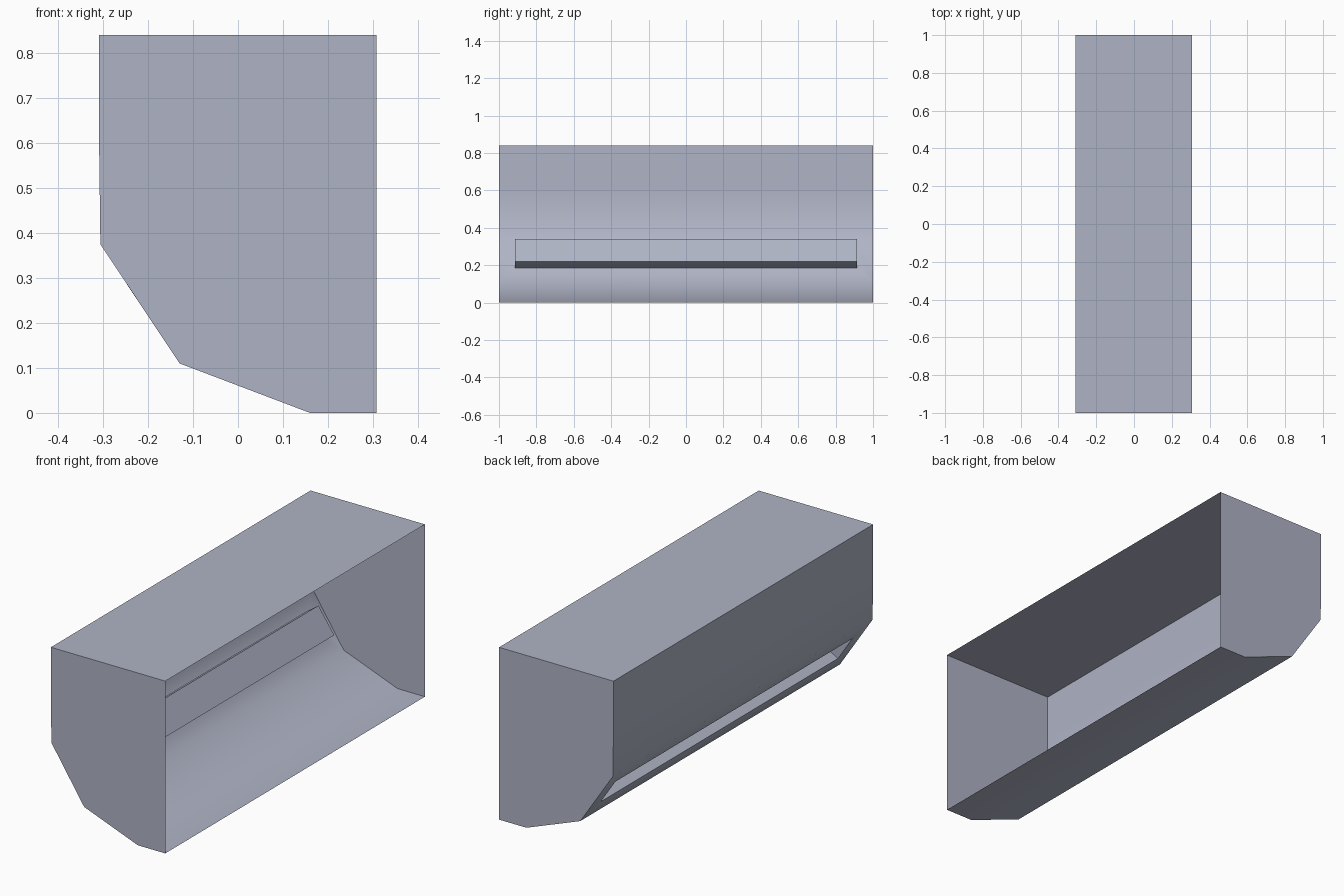
import bpy, bmesh, math

if "Cube" in bpy.data.objects:
    bpy.data.objects.remove(bpy.data.objects["Cube"])

# Colour
grey = bpy.data.materials.new("blue_grey")
grey.diffuse_color = (0.43, 0.456, 0.56, 1)
grey.use_nodes = True
grey.node_tree.nodes["Principled BSDF"].inputs["Base Color"].default_value = grey.diffuse_color

# Side profile (x, z): top rear edge, over the front, down to the lower rear edge
PROFILE = [(0.308, 0.84), (-0.309, 0.84), (-0.309, 0.61), (-0.306, 0.375),
           (-0.13, 0.11), (0.16, 0.0), (0.308, 0.0)]
SLOPE = 3                                   # profile segment holding the vent
VENT_MOUTH = [(-0.258, 0.303), (-0.18, 0.185)]
VENT_BACK = [(-0.206, 0.34), (-0.12, 0.219)]
HALF, VENT_HALF = 1.0, 0.913

bm = bmesh.new()


def row(points, y):
    return [bm.verts.new((x, y, z)) for x, z in points]


def ring(points, half):
    """Four corners of a rectangle spanning two profile points."""
    a, b = row(points, -half), row(points, half)
    return [a[0], a[1], b[1], b[0]]


def bridge(r1, r2):
    for i in range(4):
        j = (i + 1) % 4
        bm.faces.new((r1[i], r1[j], r2[j], r2[i]))


# Casing: open at the wall side (+x)
left, right = row(PROFILE, -HALF), row(PROFILE, HALF)
for i in range(len(PROFILE) - 1):
    if i != SLOPE:
        bm.faces.new((left[i], left[i + 1], right[i + 1], right[i]))
bm.faces.new(left[::-1])
bm.faces.new(right)

# Sloped face with the recessed air outlet
outer = [left[SLOPE], left[SLOPE + 1], right[SLOPE + 1], right[SLOPE]]
mouth = ring(VENT_MOUTH, VENT_HALF)
back = ring(VENT_BACK, VENT_HALF)
bridge(outer, mouth)
bridge(mouth, back)
bm.faces.new(back)

# Make the faces point outwards
bmesh.ops.recalc_face_normals(bm, faces=bm.faces)
top = max(bm.faces, key=lambda f: f.calc_center_median().z)
if top.normal.z < 0:
    bmesh.ops.reverse_faces(bm, faces=bm.faces)

mesh = bpy.data.meshes.new("casing")
bm.to_mesh(mesh)
bm.free()
mesh.materials.append(grey)
casing = bpy.data.objects.new("casing", mesh)
bpy.context.collection.objects.link(casing)

# Soft shading around the front, crisp ends and vent
bpy.context.view_layer.objects.active = casing
casing.select_set(True)
bpy.ops.object.shade_smooth_by_angle(angle=math.radians(40))
